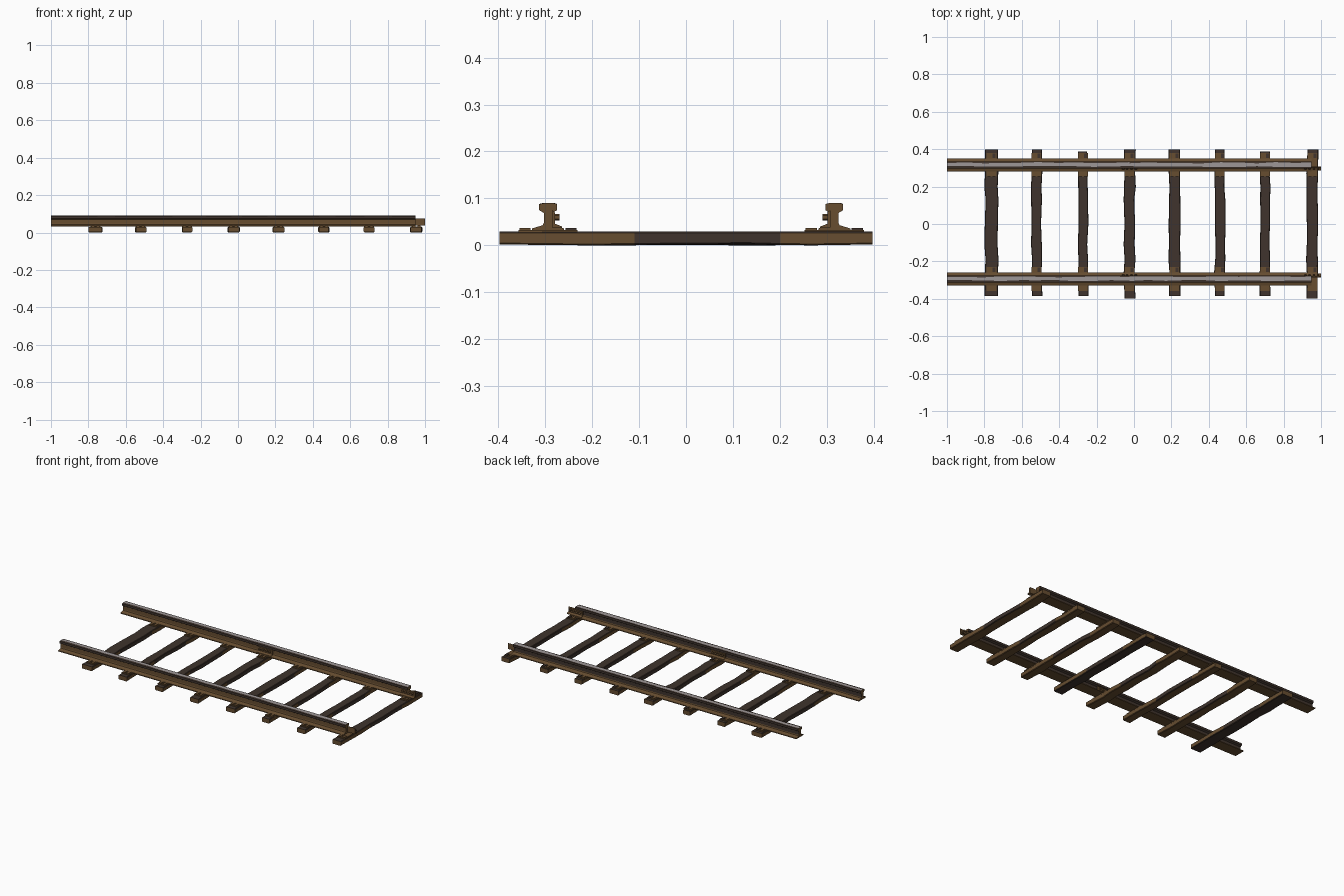
import bpy, bmesh, math, random
from mathutils import Matrix, Vector

if "Cube" in bpy.data.objects:
    bpy.data.objects.remove(bpy.data.objects["Cube"])

random.seed(4)


def material(name, rgb):
    m = bpy.data.materials.new(name)
    m.diffuse_color = (*rgb, 1)
    m.use_nodes = True
    m.node_tree.nodes["Principled BSDF"].inputs["Base Color"].default_value = m.diffuse_color
    return m


RUST = material("rust brown", (0.135, 0.075, 0.03))
DARK = material("dark brown", (0.05, 0.034, 0.026))
STEEL = material("worn steel grey", (0.34, 0.31, 0.31))
MATS = [RUST, DARK, STEEL]


def finish(name, bm):
    bmesh.ops.recalc_face_normals(bm, faces=bm.faces)
    mesh = bpy.data.meshes.new(name)
    bm.to_mesh(mesh)
    bm.free()
    for m in MATS:
        mesh.materials.append(m)
    ob = bpy.data.objects.new(name, mesh)
    bpy.context.collection.objects.link(ob)
    return ob


def loft(bm, rings):
    """Skin a list of rings of points and close both ends."""
    vs = [[bm.verts.new(p) for p in r] for r in rings]
    n = len(vs[0])
    for a, b in zip(vs, vs[1:]):
        for i in range(n):
            bm.faces.new((a[i], a[(i + 1) % n], b[(i + 1) % n], b[i]))
    bm.faces.new(vs[0])
    bm.faces.new(vs[-1])


def box(bm, x0, x1, y0, y1, z0, z1, mat=0):
    m = Matrix.Translation(((x0 + x1) / 2, (y0 + y1) / 2, (z0 + z1) / 2))
    m = m @ Matrix.Diagonal((x1 - x0, abs(y1 - y0), z1 - z0, 1))
    r = bmesh.ops.create_cube(bm, size=1, matrix=m)
    for f in {f for v in r["verts"] for f in v.link_faces}:
        f.material_index = mat


RAILS = {"left_rail": (-0.294, 1), "right_rail": (0.316, -1)}   # y, inward direction
TIES = [(-0.762, 0.036), (-0.521, 0.029), (-0.273, 0.028), (-0.024, 0.032),
        (0.216, 0.032), (0.459, 0.029), (0.70, 0.029), (0.954, 0.032)]

# half of the rail section, foot to head
HALF = [(0.034, 0.031), (0.034, 0.036), (0.011, 0.043), (0.009, 0.048),
        (0.009, 0.069), (0.019, 0.075), (0.019, 0.088)]


def rail(name, y, x0, x1):
    bm = bmesh.new()
    rings = []
    n = 10
    for k in range(n + 1):
        x = x0 + (x1 - x0) * k / n
        a = random.uniform(0.008, 0.015)     # worn strip edges
        b = random.uniform(0.005, 0.012)
        right = [(x, y + h, z) for h, z in HALF]
        left = [(x, y - h, z) for h, z in reversed(HALF)]
        rings.append(right + [(x, y + a, 0.09), (x, y - b, 0.09)] + left)
    loft(bm, rings)
    bmesh.ops.recalc_face_normals(bm, faces=bm.faces)
    for f in bm.faces:
        c = f.calc_center_median()
        if abs(f.normal.x) > 0.9:
            f.material_index = 0
        elif f.normal.z > 0.99 and c.z > 0.08:
            f.material_index = 2
        elif c.z > 0.074 or (f.normal.y > 0.5 and c.z > 0.05):
            f.material_index = 1
    finish(name, bm)


def fishplate(name, y, s, xc):
    bm = bmesh.new()
    # angled joint bar with a foot, following the inner side of the web
    prof = [(0.008, 0.038), (0.030, 0.0365), (0.030, 0.040), (0.015, 0.046),
            (0.015, 0.070), (0.010, 0.074), (0.008, 0.074)]
    loft(bm, [[(x, y + s * h, z) for h, z in prof] for x in (xc - 0.048, xc + 0.05)])
    # bolts
    for dx in (-0.033, -0.012, 0.012, 0.034):
        m = Matrix.Translation((xc + dx, y + s * 0.019, 0.06)) @ Matrix.Rotation(math.pi / 2, 4, 'X')
        bmesh.ops.create_cone(bm, cap_ends=True, segments=6, radius1=0.007,
                              radius2=0.007, depth=0.012, matrix=m)
    finish(name, bm)


for name, (y, s) in RAILS.items():
    for k, (a, b) in enumerate(((-1.0, -0.025), (-0.025, 0.95))):
        rail(f"{name}_{k + 1}", y, a, b)
        fishplate(f"{name}_joint_{k + 1}", y, s, b)

# wooden sleepers, slightly warped along their length
for i, (xc, hw) in enumerate(TIES):
    bm = bmesh.new()
    rings = []
    ends = (-0.385 if i not in (3, 7) else -0.397, 0.397 if i not in (2, 6) else 0.388)
    for y in (ends[0], -0.26, -0.19, -0.11, 0.0, 0.13, 0.2, 0.27, ends[1]):
        dx = random.uniform(-0.003, 0.003)
        w = hw - random.uniform(0, 0.004)
        z0 = random.uniform(0, 0.003) if abs(y) < 0.3 else 0.002
        if y == -0.19:
            z0 = 0
        rings.append([(xc + dx - w, y, z0 + 0.003), (xc + dx - w + 0.004, y, z0),
                      (xc + dx + w - 0.004, y, z0), (xc + dx + w, y, z0 + 0.003),
                      (xc + dx + w, y, 0.026), (xc + dx + w - 0.003, y, 0.029),
                      (xc + dx - w + 0.003, y, 0.029), (xc + dx - w, y, 0.026)])
    loft(bm, rings)
    bmesh.ops.recalc_face_normals(bm, faces=bm.faces)
    for f in bm.faces:
        c = f.calc_center_median()
        dark = f.normal.z > 0.4                                   # tops
        dark = dark or (abs(f.normal.x) > 0.5 and -0.12 < c.y < 0.2)   # side middles
        dark = dark or (f.normal.z < -0.4 and i in (0, 4))        # two dark undersides
        f.material_index = 1 if dark else 0
    finish(f"sleeper_{i + 1}", bm)

    # tie plates and spikes under each rail
    bm = bmesh.new()
    for y, s in RAILS.values():
        box(bm, xc - 0.026, xc + 0.026, y - 0.063, y + 0.063, 0.027, 0.033)
        for e in (-1, 1):
            for dx in (-0.013, 0.013):
                box(bm, xc + dx - 0.008, xc + dx + 0.008,
                    y + e * 0.049 - 0.012, y + e * 0.049 + 0.012, 0.03, 0.0375, 1 if e > 0 and dx > 0 else 0)
    finish(f"tie_plates_{i + 1}", bm)
